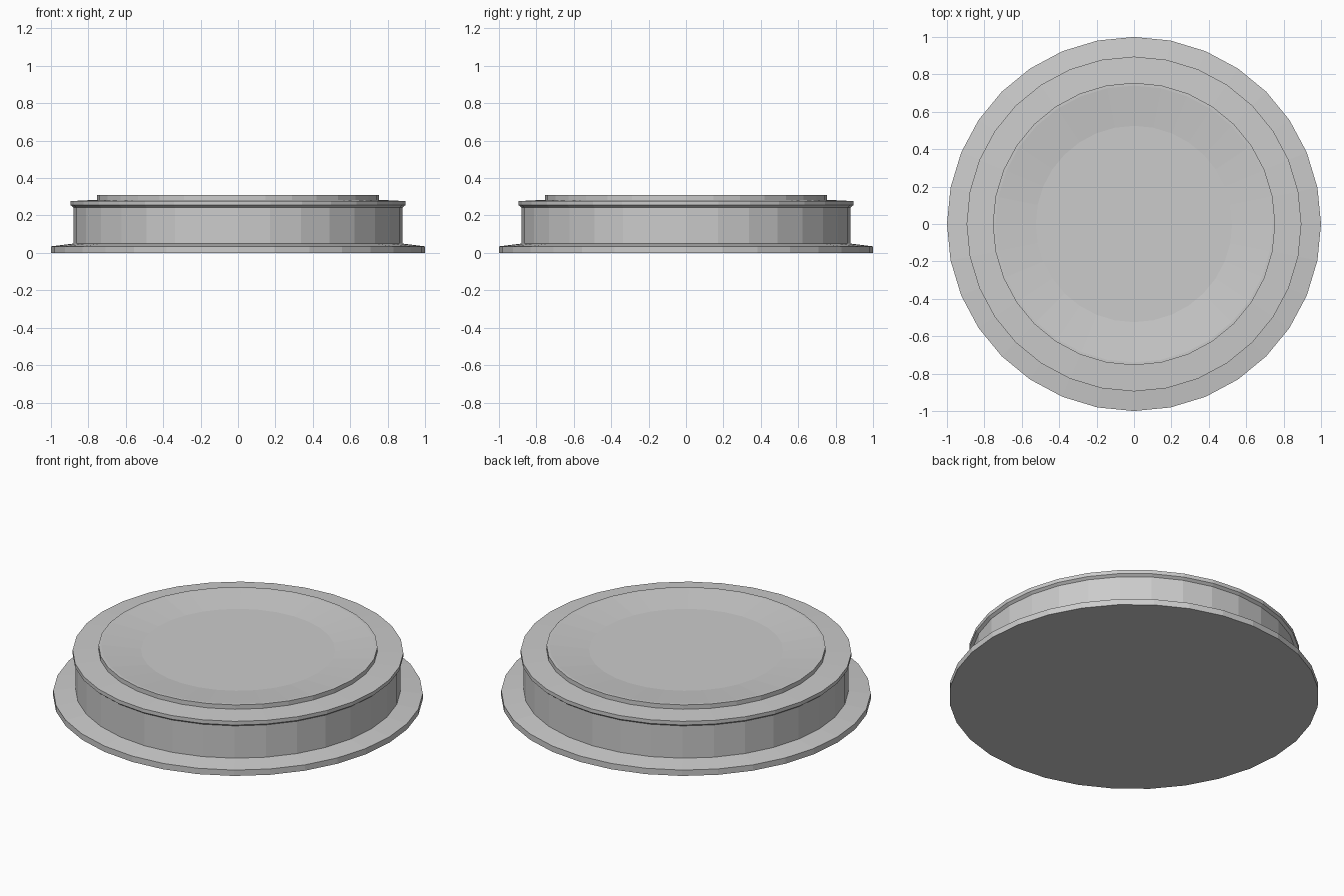
import bpy, bmesh, math

if "Cube" in bpy.data.objects:
    bpy.data.objects.remove(bpy.data.objects["Cube"])

SIDES = 32


def lathe(name, profile):
    """Revolve (radius, z) points around z; end points on the axis become poles."""
    bm = bmesh.new()
    verts = [bm.verts.new((r, 0, z)) for r, z in profile]
    edges = [bm.edges.new(pair) for pair in zip(verts, verts[1:])]
    bmesh.ops.spin(bm, geom=verts + edges, cent=(0, 0, 0), axis=(0, 0, 1),
                   angle=math.tau, steps=SIDES, use_duplicate=False)
    bmesh.ops.remove_doubles(bm, verts=bm.verts, dist=0.0001)
    bmesh.ops.recalc_face_normals(bm, faces=bm.faces)
    mesh = bpy.data.meshes.new(name)
    bm.to_mesh(mesh)
    bm.free()
    obj = bpy.data.objects.new(name, mesh)
    bpy.context.collection.objects.link(obj)
    return obj


# Round pedestal: flange, drum, overhanging lip and dished top
lathe("round_pedestal", [
    (0, 0), (1.0, 0), (1.0, 0.035),             # base flange
    (0.88, 0.05), (0.88, 0.243),                # drum wall
    (0.895, 0.255), (0.895, 0.277),             # lip
    (0.755, 0.284), (0.755, 0.31),              # raised disc
    (0.74, 0.31), (0.525, 0.287), (0, 0.287),   # shallow dish
])
